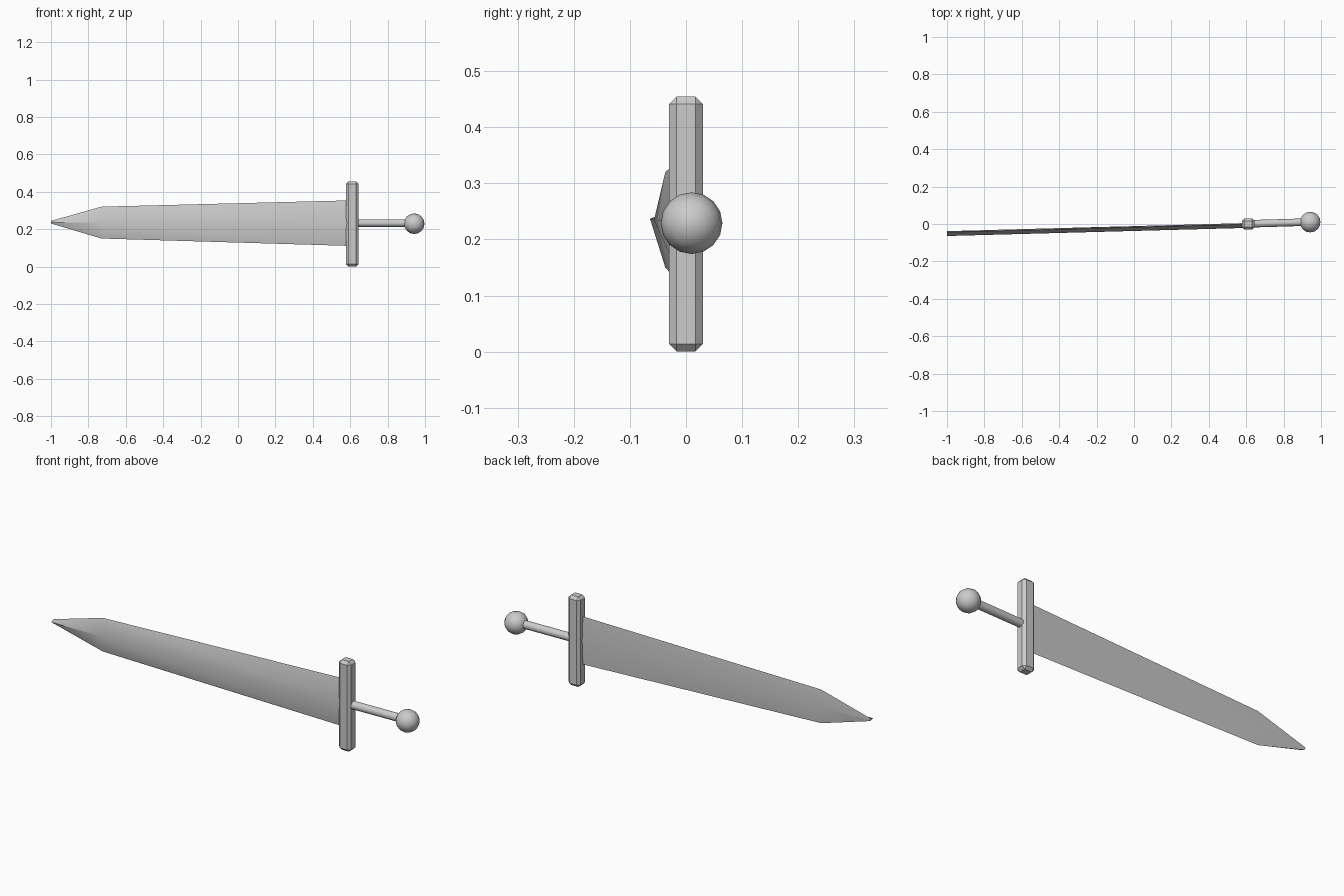
import bpy, bmesh, math
from mathutils import Vector, Matrix

if "Cube" in bpy.data.objects:
    bpy.data.objects.remove(bpy.data.objects["Cube"])

ZC = 0.232      # height of the sword's long axis
SLOPE = 0.027   # slight sideways lean of blade and grip


def make_object(name, bm, angle):
    bmesh.ops.recalc_face_normals(bm, faces=bm.faces)
    mesh = bpy.data.meshes.new(name)
    bm.to_mesh(mesh)
    bm.free()
    ob = bpy.data.objects.new(name, mesh)
    bpy.context.collection.objects.link(ob)
    bpy.context.view_layer.objects.active = ob
    ob.select_set(True)
    bpy.ops.object.shade_smooth_by_angle(angle=math.radians(angle))
    ob.select_set(False)
    return ob


# blade: ridged cross-sections (x, half width, centre height) lofted to the tip
bm = bmesh.new()
rings = []
for x, half, zc in ((0.61, 0.122, ZC), (-0.73, 0.085, 0.235), (-1.0, 0.007, 0.237)):
    back = 0.005 + SLOPE * (x - 0.6)
    section = ((back - 0.026, 0), (back - 0.006, half), (back, 0), (back - 0.006, -half))
    rings.append([bm.verts.new((x, y, zc + z)) for y, z in section])
for a, b in zip(rings, rings[1:]):
    for i in range(4):
        j = (i + 1) % 4
        bm.faces.new((a[i], a[j], b[j], b[i]))
bm.faces.new(rings[0])
bm.faces.new(rings[-1])
make_object("blade", bm, 40)

# crossguard: chamfered bar
bm = bmesh.new()
bmesh.ops.create_cube(bm, size=1)
bmesh.ops.scale(bm, vec=(0.067, 0.06, 0.455), verts=bm.verts)
bmesh.ops.translate(bm, vec=(0.611, 0, 0.2275), verts=bm.verts)
bmesh.ops.bevel(bm, geom=bm.edges[:], offset=0.0135, segments=1, affect='EDGES')
make_object("crossguard", bm, 20)

# grip: thin rod following the lean
start, end = Vector((0.62, 0.001, ZC)), Vector((0.92, 0.010, ZC))
turn = (end - start).to_track_quat('Z', 'Y').to_matrix().to_4x4()
bm = bmesh.new()
bmesh.ops.create_cone(bm, cap_ends=True, segments=16, radius1=0.02, radius2=0.02,
                      depth=(end - start).length,
                      matrix=Matrix.Translation((start + end) / 2) @ turn)
make_object("grip", bm, 40)

# pommel: ball with its pole along the grip
bm = bmesh.new()
bmesh.ops.create_uvsphere(bm, u_segments=16, v_segments=8, radius=0.055,
                          matrix=Matrix.Translation((0.942, 0.010, 0.229)) @ turn)
make_object("pommel", bm, 40)
